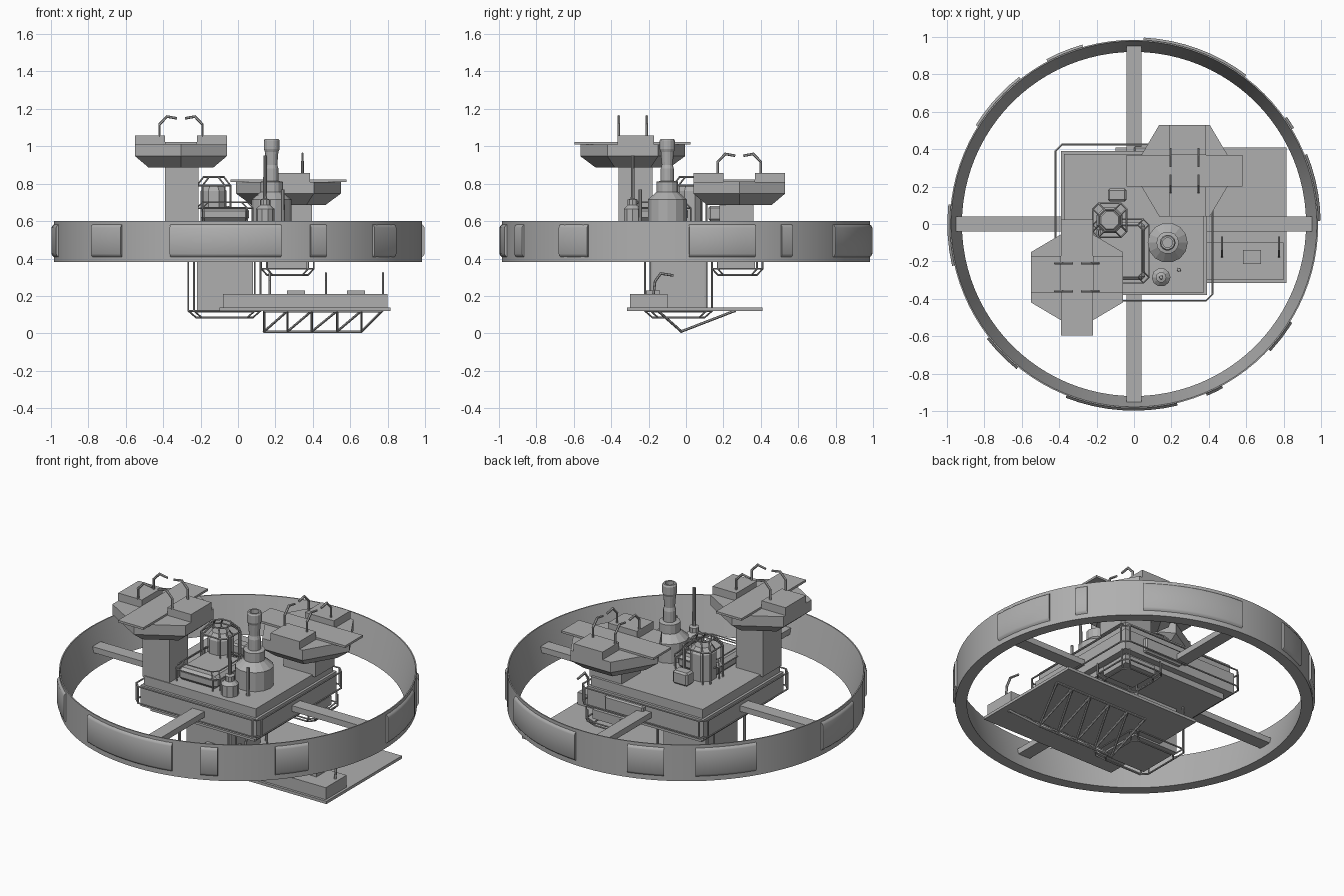
import bpy, bmesh, math
from mathutils import Vector, Matrix

if "Cube" in bpy.data.objects:
    bpy.data.objects.remove(bpy.data.objects["Cube"])

GREY = bpy.data.materials.new("hull_grey")
GREY.diffuse_color = (0.43, 0.43, 0.43, 1)
GREY.use_nodes = True
GREY.node_tree.nodes["Principled BSDF"].inputs["Base Color"].default_value = GREY.diffuse_color


def finish(name, bm, smooth=False):
    bmesh.ops.recalc_face_normals(bm, faces=bm.faces)
    me = bpy.data.meshes.new(name)
    bm.to_mesh(me)
    bm.free()
    me.materials.append(GREY)
    ob = bpy.data.objects.new(name, me)
    bpy.context.collection.objects.link(ob)
    if smooth:
        bpy.ops.object.select_all(action='DESELECT')
        ob.select_set(True)
        bpy.context.view_layer.objects.active = ob
        bpy.ops.object.shade_smooth_by_angle(angle=math.radians(35))
    return ob


def box(name, x0, x1, y0, y1, z0, z1, bevel=0):
    bm = bmesh.new()
    m = Matrix.Translation(((x0 + x1) / 2, (y0 + y1) / 2, (z0 + z1) / 2)) @ Matrix.Diagonal((x1 - x0, y1 - y0, z1 - z0, 1))
    bmesh.ops.create_cube(bm, size=1, matrix=m)
    if bevel:
        bmesh.ops.bevel(bm, geom=bm.edges[:], offset=bevel, segments=1, affect='EDGES')
    return finish(name, bm)


def tubes(name, paths, r=0.006):
    # straight thin bars along each list of points
    bm = bmesh.new()
    for path in paths:
        for a, b in zip(path, path[1:]):
            a, b = Vector(a), Vector(b)
            d = b - a
            m = Matrix.Translation((a + b) / 2) @ d.to_track_quat('Z', 'Y').to_matrix().to_4x4()
            bmesh.ops.create_cone(bm, cap_ends=True, segments=6, radius1=r, radius2=r, depth=d.length + r, matrix=m)
    return finish(name, bm)


def lathe(name, cx, cy, prof, n, closed=False, smooth=False, a0=0, a1=360):
    # revolve (radius, z) points; partial sweeps get end caps
    bm = bmesh.new()
    full = a1 - a0 >= 360
    cnt = n if full else n + 1
    rows = []
    for i in range(cnt):
        a = math.radians(a0 + (a1 - a0) * i / n)
        rows.append([bm.verts.new((cx + r * math.cos(a), cy + r * math.sin(a), z)) for r, z in prof])
    k = len(prof)
    for i in range(n):
        p, q = rows[i], rows[(i + 1) % cnt]
        for j in range(k if closed else k - 1):
            bm.faces.new((p[j], q[j], q[(j + 1) % k], p[(j + 1) % k]))
    if not full:
        bm.faces.new(rows[0])
        bm.faces.new(rows[-1])
    elif not closed:
        bm.faces.new([r[0] for r in rows])
        bm.faces.new([r[-1] for r in rows])
    return finish(name, bm, smooth)


def rect_loop(x0, x1, y0, y1, z, c=0.03):
    # chamfered rectangular rail path
    p = [(x0 + c, y0), (x1 - c, y0), (x1, y0 + c), (x1, y1 - c), (x1 - c, y1), (x0 + c, y1), (x0, y1 - c), (x0, y0 + c)]
    return [(x, y, z) for x, y in p + p[:1]]


def cage(name, x0, x1, y0, y1, zbase, zmid, zend, inset=0.04, r=0.005):
    # chamfered pipe cage: corner posts, then a smaller loop at the end
    a = rect_loop(x0, x1, y0, y1, zmid)
    b = rect_loop(x0 + inset, x1 - inset, y0 + inset, y1 - inset, zend)
    paths = [a, b]
    for i in range(8):
        paths.append([(a[i][0], a[i][1], zbase), a[i], b[i]])
    return tubes(name, paths, r)


# outer ring: upright outer wall, sloping inner wall
lathe("outer_ring", 0, 0, [(0.985, 0.38), (0.985, 0.6), (0.978, 0.6), (0.92, 0.38)], 96, True, True)
# raised panels around the ring
for i, (a, b) in enumerate([(1, 22), (31, 35), (53, 87), (106, 118), (128, 148), (174, 193),
                            (218, 231), (248.5, 283.5), (293, 298.5), (317, 328)]):
    lathe(f"ring_panel_{i}", 0, 0, [(0.98, 0.405), (0.993, 0.415), (0.998, 0.425), (0.998, 0.565), (0.993, 0.575), (0.98, 0.585)],
          max(2, int((b - a) / 4)), True, True, a, b)
# spokes
for s in (-1, 1):
    e = sorted((0.36 * s, 0.955 * s))
    box("spoke_x", e[0], e[1], -0.04, 0.04, 0.465, 0.5)
    box("spoke_y", -0.04, 0.04, e[0], e[1], 0.465, 0.5)

# main deck in tiers with a pipe rail round it
box("deck_base", -0.35, 0.35, -0.34, 0.35, 0.385, 0.43)
box("deck_body", -0.39, 0.39, -0.38, 0.39, 0.42, 0.545)
box("deck_top", -0.375, 0.375, -0.365, 0.375, 0.54, 0.6)
box("deck_side_locker", 0.0, 0.26, 0.36, 0.415, 0.44, 0.53, 0.008)
lo, hi = (rect_loop(-0.42, 0.42, -0.41, 0.425, z, 0.035) for z in (0.45, 0.55))
tubes("deck_rail", [lo, hi] + [[lo[i], hi[i]] for i in range(8)], 0.005)

# hanging tower and hanging pod, each caged
box("lower_tower", -0.22, 0.08, -0.18, 0.1, 0.11, 0.4)
cage("lower_tower_cage", -0.265, 0.12, -0.22, 0.14, 0.4, 0.12, 0.085)
box("hanging_pod", 0.16, 0.37, 0.18, 0.37, 0.345, 0.4)
cage("hanging_pod_cage", 0.125, 0.405, 0.14, 0.41, 0.41, 0.345, 0.312, 0.03)

# lower landing plate with equipment
box("lower_plate", -0.1, 0.815, -0.315, 0.41, 0.12, 0.137)
box("lower_plate_cabin", -0.08, 0.8, -0.3, -0.1, 0.137, 0.21)
for x in (0.31, 0.63):
    box("cabin_vent", x - 0.048, x + 0.048, -0.215, -0.14, 0.205, 0.23)
tubes("cabin_hooks", [[(x, -0.175, 0.2), (x, -0.165, 0.28), (x, -0.135, 0.32), (x, -0.07, 0.31)]
                      for x in (0.17, 0.47, 0.775)], 0.007)
# keel truss under the plate
xs = [0.14, 0.265, 0.395, 0.53, 0.66]
P = []
for i, x in enumerate(xs):
    P.append([(x, -0.15, 0.12), (x, -0.025, 0.01), (x, 0.26, 0.12)])
    nx = xs[i + 1] if i < 4 else 0.77
    P.append([(x, -0.025, 0.01), (nx, -0.15, 0.12)])
    P.append([(x, -0.025, 0.01), (nx, 0.26, 0.12)])
P += [[(0.14, -0.025, 0.008), (0.66, -0.025, 0.008)], [(0.14, -0.15, 0.117), (0.77, -0.15, 0.117)],
      [(0.14, 0.26, 0.117), (0.77, 0.26, 0.117)]]
tubes("keel_truss", P, 0.007)

# deck machinery: house, caged tank, chimney tank, small tank and mast
box("deck_house", -0.2, 0.06, -0.3, 0.01, 0.6, 0.675, 0.02)
cage("deck_house_cage", -0.22, 0.08, -0.315, 0.025, 0.6, 0.67, 0.7, 0.03, 0.004)
lathe("caged_tank", -0.13, 0.02, [(0.075, 0.6), (0.075, 0.76), (0.05, 0.795)], 8, a0=22.5, a1=382.5)
cage("caged_tank_cage", -0.22, -0.04, -0.07, 0.11, 0.6, 0.79, 0.835, 0.035, 0.005)
box("tank_pump", -0.14, -0.04, 0.12, 0.19, 0.6, 0.68, 0.01)
lathe("chimney_tank", 0.18, -0.1, [(0.107, 0.6), (0.107, 0.715), (0.06, 0.755), (0.06, 0.81), (0.036, 0.815), (0.036, 0.88),
                                   (0.03, 0.9), (0.036, 0.97), (0.042, 0.985), (0.042, 1.03), (0.036, 1.04), (0.026, 1.04), (0.026, 0.99)], 14)
lathe("small_tank", 0.145, -0.285, [(0.05, 0.6), (0.05, 0.665), (0.028, 0.685), (0.028, 0.715), (0.011, 0.72), (0.009, 0.95)], 10)
lathe("thin_mast", 0.24, -0.245, [(0.011, 0.6), (0.009, 0.77)], 8)


def platform(name, cx, cy, top, turn):
    # raised hexagonal landing platform: hull, strip, side blocks, hooks
    m = Matrix.Translation((cx, cy, top)) @ Matrix.Rotation(turn, 4, 'Z')
    hexa = [(0.245, -0.135), (0.245, 0.135), (0, 0.28), (-0.245, 0.135), (-0.245, -0.135), (0, -0.28)]
    bm = bmesh.new()
    rows = [[bm.verts.new((x * s, y * s, z)) for x, y in hexa] for s, z in ((0.71, -0.135), (1, -0.075), (1, -0.012))]
    for p, q in zip(rows, rows[1:]):
        for i in range(6):
            j = (i + 1) % 6
            bm.faces.new((p[i], p[j], q[j], q[i]))
    bm.faces.new(rows[0])
    bm.faces.new(rows[-1])
    parts = [finish(name + "_hull", bm),
             box(name + "_strip", -0.085, 0.085, -0.31, 0.31, -0.013, 0)]
    hooks = []
    for s in (-1, 1):
        e = sorted((0.085 * s, 0.245 * s))
        parts.append(box(name + "_block", e[0], e[1], -0.08, 0.115, -0.02, 0.035))
        for t in (-0.075, 0.075):
            hooks.append([(0.115 * s, t, 0.03), (0.115 * s, t, 0.095), (0.075 * s, t, 0.137), (0.025 * s, t, 0.128)])
    parts.append(tubes(name + "_hooks", hooks, 0.007))
    for ob in parts:
        ob.data.transform(m)


platform("high_platform", -0.305, -0.285, 1.022, 0)
box("high_platform_column", -0.39, -0.21, -0.36, -0.18, 0.59, 0.9)
platform("low_platform", 0.27, 0.285, 0.822, -math.pi / 2)
box("low_platform_column", 0.18, 0.395, 0.18, 0.36, 0.59, 0.7)
